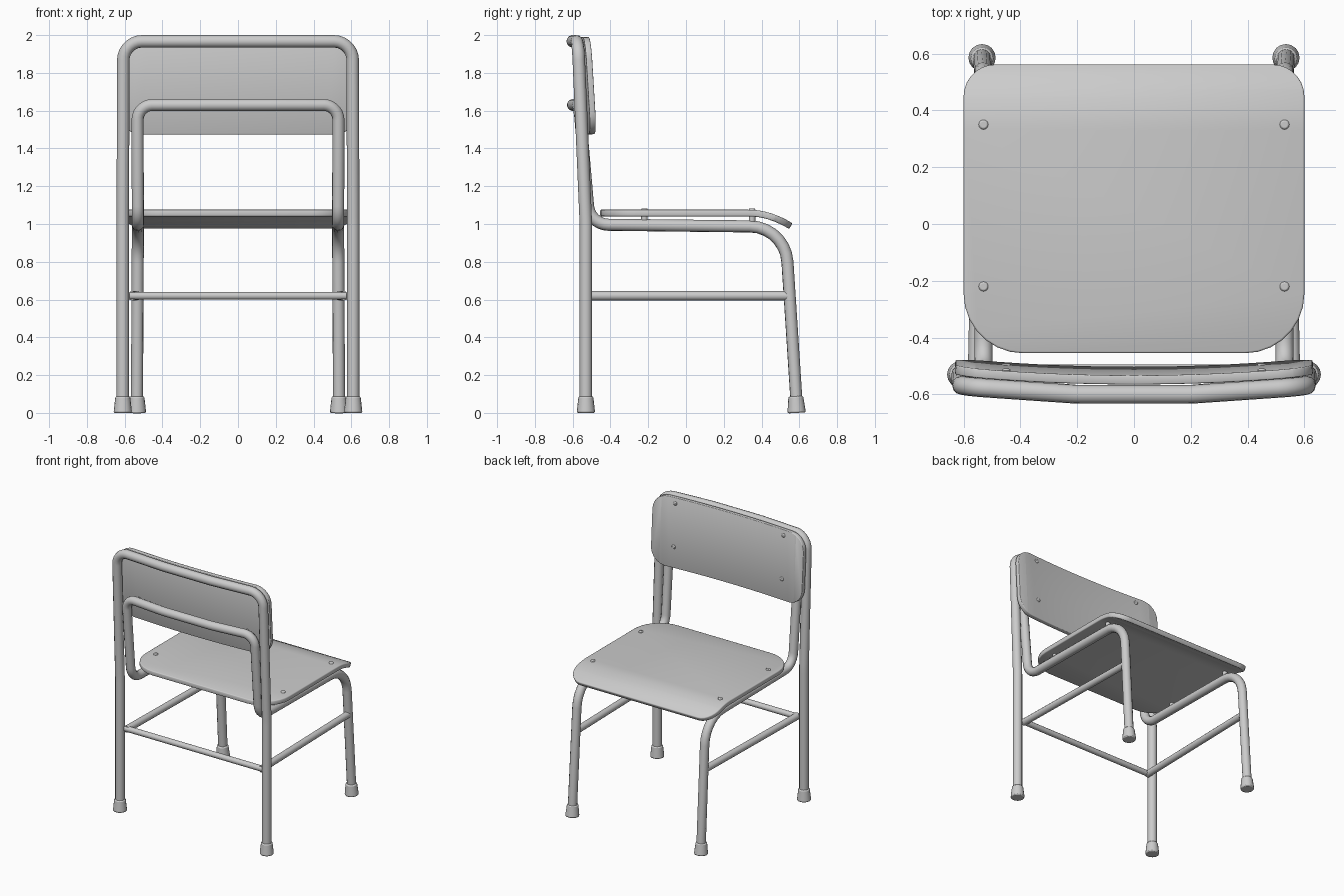
import bpy, bmesh, math
from mathutils import Vector

if "Cube" in bpy.data.objects:
    bpy.data.objects.remove(bpy.data.objects["Cube"])


def rounded(points, radii, closed=False, steps=7):
    """Round the corners of a path; radius 0 keeps a corner."""
    pts = [Vector(p) for p in points]
    out, n = [], len(pts)
    for i, p in enumerate(pts):
        r = radii[i]
        if r == 0 or (not closed and i in (0, n - 1)):
            out.append(p)
            continue
        d1 = (pts[i - 1] - p).normalized()
        d2 = (pts[(i + 1) % n] - p).normalized()
        half = d1.angle(d2) / 2
        c = p + (d1 + d2).normalized() * (r / math.sin(half))
        a = (p + d1 * (r / math.tan(half)) - c).normalized()
        b = (p + d2 * (r / math.tan(half)) - c).normalized()
        out += [c + a.slerp(b, k / steps).normalized() * r for k in range(steps + 1)]
    return out


def finish(obj, angle=40):
    bpy.ops.object.select_all(action='DESELECT')
    obj.select_set(True)
    bpy.context.view_layer.objects.active = obj
    if obj.type == 'CURVE':
        bpy.ops.object.convert(target='MESH')
    bpy.ops.object.shade_smooth_by_angle(angle=math.radians(angle))
    return bpy.context.object


def tube(name, path, radius):
    cu = bpy.data.curves.new(name, 'CURVE')
    cu.dimensions = '3D'
    cu.bevel_depth = radius
    cu.bevel_resolution = 4
    cu.use_fill_caps = True
    sp = cu.splines.new('POLY')
    sp.points.add(len(path) - 1)
    for q, p in zip(sp.points, path):
        q.co = (*p, 1)
    obj = bpy.data.objects.new(name, cu)
    bpy.context.collection.objects.link(obj)
    return finish(obj)


def mirror_path(half, radii):
    """Right half ends at x = 0; the left half is its reflection."""
    left = [(-x, y, z) for x, y, z in half[-2::-1]]
    return rounded(half + left, radii + radii[-2::-1])


def panel(name, corners, radii, axis, cuts, shape, thickness):
    """Rounded board, sliced along an axis and bent by shape()."""
    bm = bmesh.new()
    outline = rounded([(x, y, 0) for x, y in corners], radii, True)
    bm.faces.new([bm.verts.new(p) for p in outline])
    for c in cuts:
        co, no = Vector(), Vector()
        co[axis], no[axis] = c, 1
        bmesh.ops.bisect_plane(bm, geom=bm.verts[:] + bm.edges[:] + bm.faces[:],
                               plane_co=co, plane_no=no)
    for v in bm.verts:
        v.co = shape(v.co.x, v.co.y)
    me = bpy.data.meshes.new(name)
    bm.to_mesh(me)
    bm.free()
    obj = bpy.data.objects.new(name, me)
    bpy.context.collection.objects.link(obj)
    s = obj.modifiers.new('thickness', 'SOLIDIFY')
    s.thickness, s.offset = thickness, 0
    b = obj.modifiers.new('soft_edge', 'BEVEL')
    b.width, b.segments, b.angle_limit = 0.007, 2, math.radians(50)
    return finish(obj)


def pin(name, a, b, r1, r2, bevel=0.0):
    a, b = Vector(a), Vector(b)
    bpy.ops.mesh.primitive_cone_add(vertices=16, radius1=r1, radius2=r2,
                                    depth=(b - a).length, location=(a + b) / 2,
                                    rotation=(b - a).to_track_quat('Z', 'Y').to_euler())
    obj = bpy.context.object
    obj.name = name
    if bevel:
        m = obj.modifiers.new('soft_edge', 'BEVEL')
        m.width, m.segments = bevel, 2
    return finish(obj)


# Outer frame: back legs and top rail in one bent tube
outer = [(0.61, -0.53, 0.03), (0.61, -0.53, 1.0), (0.607, -0.572, 1.967),
         (0.2, -0.60, 1.967), (0, -0.60, 1.967)]
tube('outer_frame', mirror_path(outer, [0, 1.5, 0.1, 0.6, 0]), 0.033)

# Inner frame: front legs, seat rails and lower back rail in one bent tube
inner = [(0.535, 0.587, 0.03), (0.53, 0.525, 0.985), (0.53, -0.51, 0.997),
         (0.532, -0.565, 1.63), (0.2, -0.598, 1.63), (0, -0.598, 1.63)]
tube('inner_frame', mirror_path(inner, [0, 0.2, 0.11, 0.08, 0.6, 0]), 0.032)

# Seat board with its front edge rolled down
panel('seat', [(-0.6, -0.455), (0.6, -0.455), (0.6, 0.555), (-0.6, 0.555)],
      [0.21, 0.21, 0.11, 0.11], 1, [0.33 + 0.028 * i for i in range(8)],
      lambda x, y: (x, y, 1.058 - 1.37 * max(0, y - 0.33) ** 2), 0.035)


# Back board, leaning back and bowed around the sitter
def back_y(x, z):
    return -0.518 - 0.06 * (z - 1.47) + 0.03 * (x / 0.63) ** 2


panel('backrest', [(-0.63, 1.475), (0.63, 1.475), (0.63, 1.99), (-0.63, 1.99)],
      [0.12] * 4, 0, [-0.56 + 0.08 * i for i in range(15)],
      lambda x, z: (x, back_y(x, z), z), 0.032)

# Rear stretcher
tube('rear_stretcher', [(-0.575, -0.515, 0.62), (0.575, -0.515, 0.62)], 0.021)

for side, s in (('right', 1), ('left', -1)):
    # Side stretchers
    tube(side + '_stretcher', [(s * 0.56, -0.525, 0.62), (s * 0.537, 0.545, 0.62)], 0.025)
    # Flared rubber feet
    for where, x, y, lean in (('rear', 0.61, -0.53, 0), ('front', 0.535, 0.586, -0.005)):
        pin(f'{where}_{side}_foot', (s * x, y, 0), (s * x, y + lean, 0.088),
            0.049, 0.039, 0.008)
    # Seat rivets
    for y in (-0.22, 0.35):
        pin('seat_rivet', (s * 0.53, y, 1.0), (s * 0.53, y, 1.083), 0.017, 0.017, 0.006)
    # Backrest rivets
    for z in (1.63, 1.95):
        y = back_y(0.45, z)
        pin('backrest_rivet', (s * 0.45, y - 0.045, z), (s * 0.45, y + 0.022, z),
            0.015, 0.015, 0.005)
